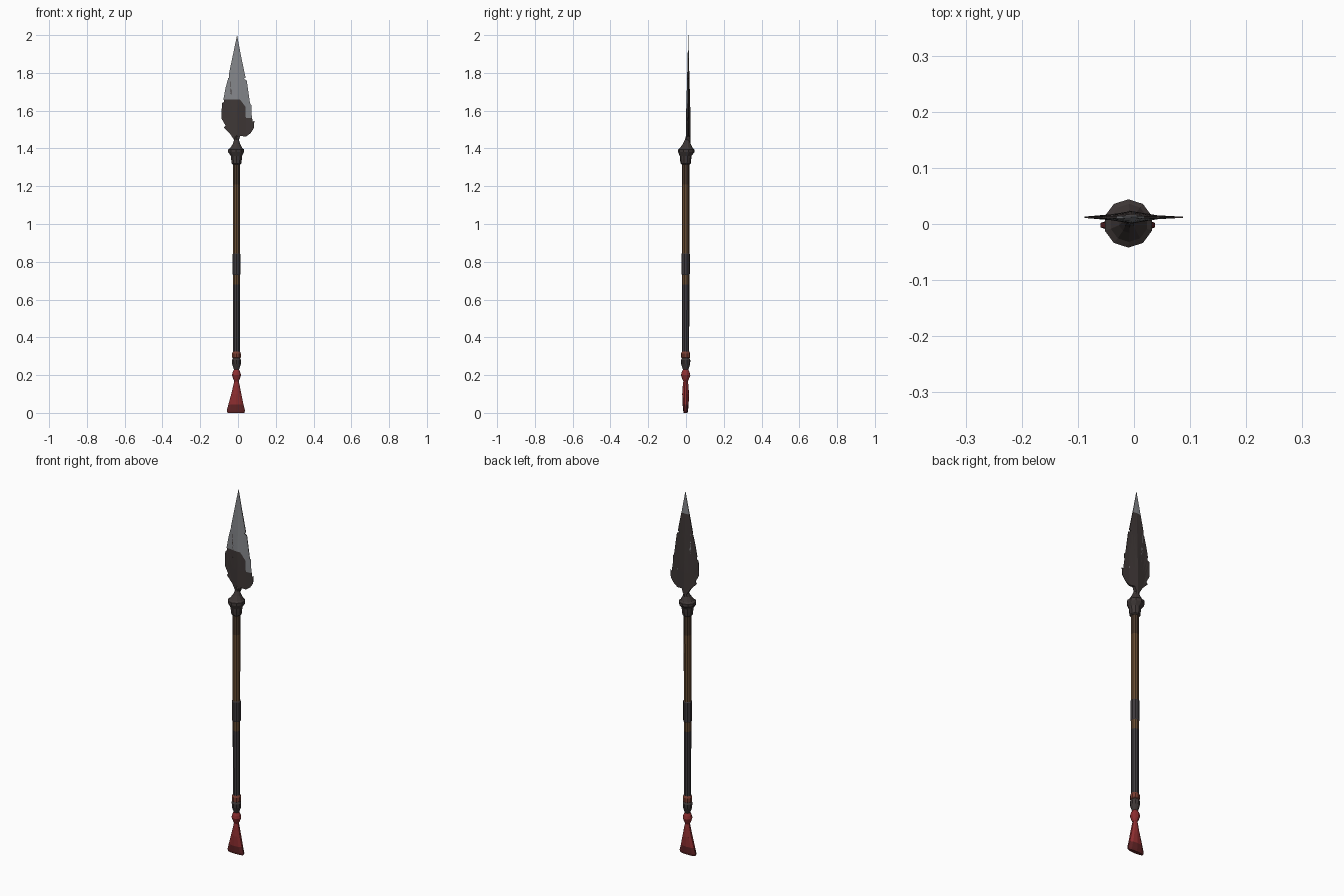
import bpy, bmesh, math
from mathutils import Vector

if "Cube" in bpy.data.objects:
    bpy.data.objects.remove(bpy.data.objects["Cube"])


def material(name, r, g, b):
    m = bpy.data.materials.new(name)
    lin = [((c / 255 + 0.055) / 1.055) ** 2.4 for c in (r, g, b)]
    m.diffuse_color = (*lin, 1)
    m.use_nodes = True
    m.node_tree.nodes["Principled BSDF"].inputs["Base Color"].default_value = m.diffuse_color
    return m


STEEL = material("steel", 132, 134, 138)
IRON = material("dark iron", 62, 55, 54)
WOOD = material("brown wood", 102, 75, 50)
DARK_WOOD = material("dark brown wood", 74, 57, 44)
GRIP = material("charcoal grip", 62, 58, 61)
RUST = material("rust red binding", 122, 62, 50)
RED = material("red", 142, 46, 48)
DARK_RED = material("dark red", 98, 36, 38)


def finish(bm, name, mats, smooth=None):
    bmesh.ops.recalc_face_normals(bm, faces=bm.faces)
    me = bpy.data.meshes.new(name)
    bm.to_mesh(me)
    bm.free()
    for m in mats:
        me.materials.append(m)
    ob = bpy.data.objects.new(name, me)
    bpy.context.collection.objects.link(ob)
    return ob


def turned(name, rings, mats, rule=None, n=10):
    """Stack of elliptical rings: (z, rx[, ry, cx, cy])."""
    bm = bmesh.new()
    loops = []
    for ring in rings:
        z, rx = ring[:2]
        ry, cx, cy = ring[2:] if len(ring) > 2 else (rx, -0.008, -0.002)
        loops.append([bm.verts.new((cx + rx * math.cos(2 * math.pi * (i + .5) / n),
                                    cy + ry * math.sin(2 * math.pi * (i + .5) / n), z))
                      for i in range(n)])
    for a, b in zip(loops, loops[1:]):
        for i in range(n):
            j = (i + 1) % n
            bm.faces.new((a[i], a[j], b[j], b[i]))
    bm.faces.new(loops[0])
    bm.faces.new(loops[-1])
    if rule:
        for f in bm.faces:
            f.material_index = rule(f.calc_center_median())
    return finish(bm, name, mats)


# Shaft, coloured by height
turned("shaft", [(0.30, .019), (0.68, .0195), (1.21, .02), (1.33, .02)],
       [GRIP, WOOD, DARK_WOOD],
       lambda c: 0 if c.z < 0.68 else 1 if c.z < 1.21 else 2)
turned("grip_band", [(0.73, .019), (0.735, .0225), (0.84, .0225), (0.845, .019)], [GRIP])

# Flared collar with neck leaning back to the blade
turned("collar", [(1.315, .021), (1.32, .027), (1.345, .030), (1.36, .031),
                  (1.38, .044, .043, -.01, .001), (1.395, .044, .043, -.01, .001),
                  (1.402, .034, .034, -.009, .002), (1.425, .020, .020, -.008, .004),
                  (1.445, .013, .014, -.008, .008), (1.47, .009, .011, -.007, .011)], [IRON])

# Bindings and bead above the tassel
turned("rust_binding", [(0.288, .018), (0.293, .024), (0.315, .024), (0.325, .019)], [RUST])
turned("iron_knob", [(0.225, .013), (0.24, .018), (0.258, .024), (0.28, .025), (0.293, .018)], [IRON])
turned("red_bead", [(0.165, .011), (0.18, .018), (0.20, .025), (0.215, .021), (0.233, .012)], [RED])

# Tassel flaring sideways, dark at its tips
turned("tassel", [(0.0, .047, .010, -.011, -.002), (0.012, .051, .013, -.011, -.002),
                  (0.045, .042, .016, -.011, -.002), (0.10, .028, .018, -.009, -.002),
                  (0.145, .018, .015, -.008, -.002), (0.175, .011, .011, -.008, -.002)],
       [RED, DARK_RED], lambda c: 1 if c.z < 0.045 else 0)

# Blade with chipped edges and hooked iron wings (x, z outline)
OUTLINE = [(-.005, 2.0), (.016, 1.89), (.040, 1.775), (.030, 1.768), (.046, 1.76),
           (.055, 1.70), (.062, 1.64), (.071, 1.63), (.070, 1.575), (.045, 1.568),
           (.026, 1.558), (.024, 1.533), (.052, 1.530), (.087, 1.546), (.083, 1.505),
           (.066, 1.480), (.042, 1.463), (.012, 1.466), (.003, 1.44),
           (-.018, 1.44), (-.040, 1.475), (-.046, 1.497), (-.075, 1.510), (-.060, 1.53),
           (-.088, 1.56), (-.085, 1.64), (-.070, 1.648), (-.052, 1.622), (-.034, 1.620),
           (-.036, 1.658), (-.077, 1.662), (-.066, 1.72), (-.052, 1.772), (-.040, 1.780),
           (-.049, 1.79), (-.028, 1.89)]

bm = bmesh.new()
bm.faces.new([bm.verts.new((x, 0, z)) for x, z in OUTLINE])
bmesh.ops.triangulate(bm, faces=bm.faces[:])
cuts = [((x, 0, 0), (1, 0, 0)) for x in (-.04, -.005, .04)]
cuts += [((0, 0, z), (0, 0, 1)) for z in (1.56, 1.66, 1.77, 1.88)]
cuts.append(((.01, 0, 1.66), (.8, 0, .6)))
for co, no in cuts:
    bmesh.ops.bisect_plane(bm, geom=bm.verts[:] + bm.edges[:] + bm.faces[:],
                           plane_co=co, plane_no=no, dist=1e-5)
bmesh.ops.triangulate(bm, faces=bm.faces[:])


def half_thickness(v):
    taper = min(1, max(0.1, (2.0 - v.co.z) / 0.4))
    return max(0.0012, (0.011 - 0.16 * abs(v.co.x + .005)) * taper)


front = bm.verts[:]
ext = bmesh.ops.extrude_face_region(bm, geom=bm.faces[:])["geom"]
back = [g for g in ext if isinstance(g, bmesh.types.BMVert)]
for verts, side in ((front, -1), (back, 1)):
    for v in verts:
        v.co.y = 0.012 + side * half_thickness(v)
bmesh.ops.recalc_face_normals(bm, faces=bm.faces[:])
for f in bm.faces:
    c = f.calc_center_median()
    if f.normal.y < -0.3:  # bright front, dark fitting at the root
        bright = c.z > 1.66 or (c.z > 1.56 and (c.x > .04 or 4 * c.x + 3 * c.z > 5.02))
    else:                  # blackened back and rims, bright tip
        bright = c.z > 1.88
    f.material_index = 0 if bright else 1
finish(bm, "blade", [STEEL, IRON])
